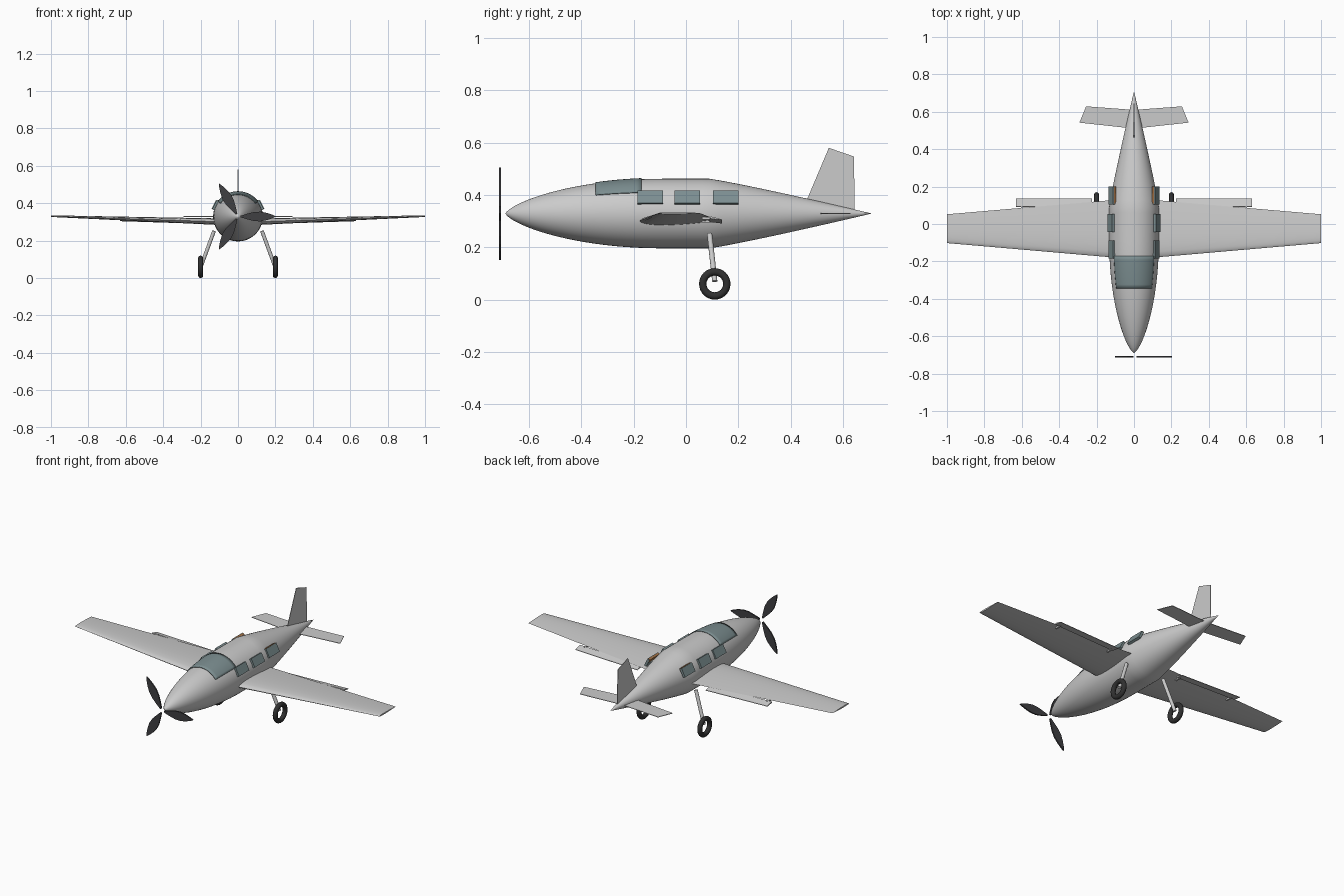
import bpy, bmesh, math
from mathutils import Vector, Matrix

if "Cube" in bpy.data.objects:
    bpy.data.objects.remove(bpy.data.objects["Cube"])

CZ = 0.329  # height of fuselage axis


def material(name, rgb):
    m = bpy.data.materials.new(name)
    m.diffuse_color = (*rgb, 1)
    m.use_nodes = True
    m.node_tree.nodes["Principled BSDF"].inputs["Base Color"].default_value = m.diffuse_color
    return m


GLASS = material("glass", (0.20, 0.27, 0.28))
RUBBER = material("rubber", (0.03, 0.03, 0.03))
BLADE = material("blade", (0.05, 0.05, 0.055))
TAN = material("tan_trim", (0.35, 0.16, 0.06))


def add(name, verts, faces, mat=None, mirror=False, smooth=None, solid=0):
    me = bpy.data.meshes.new(name)
    me.from_pydata([tuple(v) for v in verts], [], faces)
    bm = bmesh.new()
    bm.from_mesh(me)
    bmesh.ops.remove_doubles(bm, verts=bm.verts, dist=1e-6)
    bmesh.ops.recalc_face_normals(bm, faces=bm.faces)
    bm.to_mesh(me)
    bm.free()
    ob = bpy.data.objects.new(name, me)
    bpy.context.collection.objects.link(ob)
    if mat:
        me.materials.append(mat)
    if solid:
        s = ob.modifiers.new("solid", 'SOLIDIFY')
        s.thickness, s.offset = solid, 0
    if mirror:
        m = ob.modifiers.new("mirror", 'MIRROR')
        m.use_mirror_merge = False
    if smooth:
        bpy.ops.object.select_all(action='DESELECT')
        ob.select_set(True)
        bpy.context.view_layer.objects.active = ob
        bpy.ops.object.shade_smooth_by_angle(angle=math.radians(smooth))
    return ob


def grid_faces(rows, cols):
    return [(r * cols + c, r * cols + c + 1, (r + 1) * cols + c + 1, (r + 1) * cols + c)
            for r in range(rows - 1) for c in range(cols - 1)]


def loft(name, rings, **kw):
    # skin closed rings and cap both ends
    n = len(rings[0])
    closed = [list(r) + [r[0]] for r in rings]
    verts = [v for r in closed for v in r]
    faces = grid_faces(len(rings), n + 1)
    faces += [tuple(range(n)), tuple((len(rings) - 1) * (n + 1) + i for i in range(n))]
    return add(name, verts, faces, **kw)


def box(name, centre, size, rot=None, **kw):
    rot = rot or Matrix.Identity(3)
    rings = [[Vector(centre) + rot @ Vector((x * size[0] / 2, y * size[1] / 2, z * size[2] / 2))
              for x, y in ((-1, -1), (1, -1), (1, 1), (-1, 1))] for z in (-1, 1)]
    return loft(name, rings, **kw)


# fuselage: body of revolution about y
def radius(y):
    if y < -0.09:
        t = max(0, (y + 0.69) / 0.6)
        return 0.133 * (1 - (1 - t) ** 2) ** 0.7
    if y < 0.09:
        return 0.133
    return 0.133 * (1 - min(1, (y - 0.09) / 0.62) ** 1.1)


def skin(ys, a0, a1, n, off=0):
    # angle measured from straight up
    return [((radius(y) + off) * math.sin(a0 + (a1 - a0) * i / n), y,
             CZ + (radius(y) + off) * math.cos(a0 + (a1 - a0) * i / n))
            for y in ys for i in range(n + 1)]


ys = [-0.69 + 0.6 * (i / 20) ** 1.6 for i in range(21)] + [0, 0.06]
ys += [0.09 + 0.62 * i / 16 for i in range(17)]
add("fuselage", skin(ys, 0, 2 * math.pi, 48), grid_faces(len(ys), 49), smooth=40)

# windscreen: raised patch of the fuselage skin
wy = [-0.345 + 0.175 * i / 8 for i in range(9)]
a = math.radians(53)
add("windscreen", skin(wy, -a, a, 20, 0.002), grid_faces(9, 21), mat=GLASS, smooth=40, solid=0.004)

# side windows: flat tilted panes
for i, (y, x) in enumerate(((-0.137, 0.119), (0.005, 0.123), (0.152, 0.117))):
    tilt = Matrix.Rotation(math.radians(-27), 3, 'Y')
    box(f"side_window_{i + 1}", (x, y, 0.390), (0.014, 0.097, 0.052), tilt, mat=GLASS, mirror=True)
box("rear_window_trim", (0.106, 0.155, 0.405), (0.012, 0.09, 0.02),
    Matrix.Rotation(math.radians(-27), 3, 'Y'), mat=TAN, mirror=True)


# wings: tapered aerofoil with slight dihedral
def aerofoil(x, le, te, z, thick):
    def half(t):
        return 2.6 * thick * (0.297 * math.sqrt(t) - 0.126 * t - 0.352 * t ** 2
                              + 0.284 * t ** 3 - 0.1036 * t ** 4) * 1.9
    ts = [(1 - math.cos(math.pi * i / 10)) / 2 for i in range(11)]
    up = [(x, le + (te - le) * t, z + half(t)) for t in ts]
    low = [(x, le + (te - le) * t, z - half(t)) for t in ts[-2:0:-1]]
    return up + low


loft("wing", [aerofoil(0.03, -0.186, 0.135, 0.299, 0.038),
              aerofoil(1.0, -0.102, 0.052, 0.331, 0.009)], mirror=True, smooth=30)

# flaps: drooped strips behind each wing
loft("flap", [[(x, 0.09, z), (x, 0.094, z + 0.008), (x, 0.137, z - 0.003), (x, 0.137, z - 0.006)]
              for x, z in ((0.225, 0.297), (0.63, 0.310))], mirror=True)
for x, z in ((0.24, 0.299), (0.60, 0.311)):
    box("flap_bracket", (x, 0.082, z), (0.01, 0.04, 0.01), mirror=True)

# tail surfaces: thin plates
add("tailplane", [(0.0, 0.51, 0.329), (0.292, 0.542, 0.329), (0.256, 0.629, 0.329), (0.0, 0.61, 0.329)],
    [(0, 1, 2, 3)], mirror=True, solid=0.003)
add("fin", [(0, 0.455, 0.365), (0, 0.546, 0.58), (0, 0.642, 0.547), (0, 0.645, 0.335)],
    [(0, 1, 2, 3)], solid=0.003)

# propeller: three leaf blades
outline = [(0.014, 0.004), (0.05, 0.015), (0.085, 0.024), (0.12, 0.026), (0.155, 0.019), (0.185, 0.009)]
leaf = outline + [(0.204, 0.0)] + [(r, -w) for r, w in reversed(outline)]
for k in range(3):
    c, s = math.cos(k * math.tau / 3), math.sin(k * math.tau / 3)
    loft(f"propeller_blade_{k + 1}",
         [[(r * c - w * s, y, CZ + r * s + w * c) for r, w in leaf] for y in (-0.715, -0.707)],
         mat=BLADE)

# main wheels: tyre ring about the x axis
rings = [((0.2 + 0.0135 * math.sin(j * math.tau / 12)),
          0.11 + (0.046 + 0.014 * math.cos(j * math.tau / 12)) * math.cos(i * math.tau / 32),
          0.06 + (0.046 + 0.014 * math.cos(j * math.tau / 12)) * math.sin(i * math.tau / 32))
         for i in range(33) for j in range(13)]
add("tyre", rings, grid_faces(33, 13), mat=RUBBER, mirror=True, smooth=50)

# landing legs: slanted tubes
top, foot = Vector((0.128, 0.09, 0.252)), Vector((0.195, 0.11, 0.07))
q = (foot - top).to_track_quat('Z', 'Y')
loft("landing_leg", [[p + q @ Vector((0.01 * math.cos(i * math.tau / 16), 0.01 * math.sin(i * math.tau / 16), 0))
                      for i in range(16)] for p in (top, foot)], mirror=True, smooth=40)
